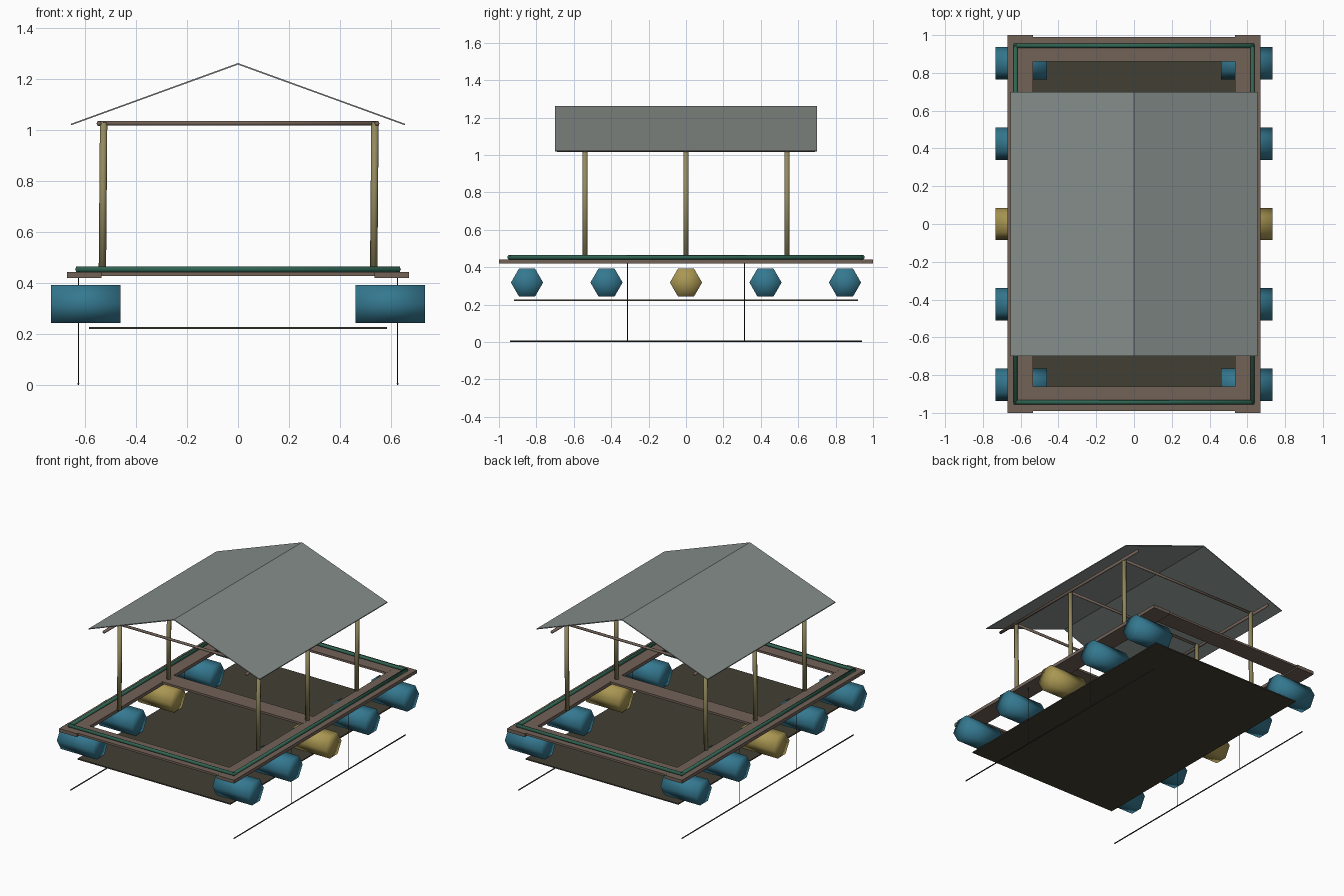
import bpy, bmesh, math
from mathutils import Vector

if "Cube" in bpy.data.objects:
    bpy.data.objects.remove(bpy.data.objects["Cube"])


def mat(name, rgb):
    m = bpy.data.materials.new(name)
    m.diffuse_color = (*rgb, 1)
    m.use_nodes = True
    m.node_tree.nodes["Principled BSDF"].inputs["Base Color"].default_value = m.diffuse_color
    return m


TEAL = mat("teal_plastic", (0.035, 0.19, 0.28))
YELLOW = mat("yellow_plastic", (0.40, 0.31, 0.085))
WOOD = mat("brown_wood", (0.17, 0.122, 0.097))
BAMBOO = mat("bamboo", (0.29, 0.25, 0.11))
ROOF = mat("grey_sheet", (0.235, 0.265, 0.25))
GREEN = mat("green_pipe", (0.03, 0.13, 0.085))
NET = mat("dark_net", (0.055, 0.05, 0.034))
ROPE = mat("dark_rope", (0.04, 0.042, 0.038))


def finish(name, bm, material, smooth=False):
    bmesh.ops.recalc_face_normals(bm, faces=bm.faces)
    me = bpy.data.meshes.new(name)
    bm.to_mesh(me)
    bm.free()
    me.materials.append(material)
    for p in me.polygons:
        p.use_smooth = smooth
    ob = bpy.data.objects.new(name, me)
    bpy.context.collection.objects.link(ob)
    return ob


def box(name, lo, hi, material):
    bm = bmesh.new()
    bmesh.ops.create_cube(bm, size=1)
    for v in bm.verts:
        v.co = Vector([(lo[i] + hi[i]) / 2 + v.co[i] * (hi[i] - lo[i]) for i in range(3)])
    return finish(name, bm, material)


def rod(name, a, b, r, material, sides=8):
    """Cylinder between two points, first side vertex kept on the y axis for x rods."""
    a, b = Vector(a), Vector(b)
    d = (b - a).normalized()
    u = Vector((0, 1, 0)) if abs(d.y) < 0.5 else Vector((1, 0, 0))
    u = (u - d * u.dot(d)).normalized()
    w = d.cross(u)
    bm = bmesh.new()
    rings = []
    for c in (a, b):
        rings.append([bm.verts.new(c + r * (u * math.cos(t) + w * math.sin(t)))
                      for t in (2 * math.pi * i / sides for i in range(sides))])
    for i in range(sides):
        j = (i + 1) % sides
        bm.faces.new((rings[0][i], rings[0][j], rings[1][j], rings[1][i]))
    # fan caps
    for c, ring in zip((a, b), rings):
        centre = bm.verts.new(c)
        for i in range(sides):
            bm.faces.new((centre, ring[i], ring[(i + 1) % sides]))
    return finish(name, bm, material, True)


for s, side in ((-1, "left"), (1, "right")):
    # side deck plank
    x0, x1 = sorted((s * 0.535, s * 0.67))
    box(side + "_deck_plank", (x0, -1, 0.419), (x1, 1, 0.442), WOOD)
    # float barrels, the middle one yellow
    for i, y in enumerate((-0.85, -0.425, 0, 0.425, 0.85)):
        rod(f"{side}_barrel_{i}", (s * 0.46, y, 0.318), (s * 0.733, y, 0.318),
            0.086, YELLOW if i == 2 else TEAL, 6)
    # bamboo posts and the beam they carry
    for i, y in enumerate((-0.54, 0, 0.54)):
        rod(f"{side}_post_{i}", (s * 0.532, y, 0.43), (s * 0.532 + 0.005, y, 1.03), 0.0145, BAMBOO)
    rod(side + "_roof_beam", (s * 0.545, -0.69, 1.025), (s * 0.545, 0.69, 1.025), 0.01, WOOD)
    # green side pipe
    rod(side + "_pipe", (s * 0.627, -0.95, 0.453), (s * 0.627, 0.95, 0.453), 0.0115, GREEN)
    # hanging ropes and sinker bar
    for i, y in enumerate((-0.313, 0.313)):
        rod(f"{side}_rope_{i}", (s * 0.626, y, 0.004), (s * 0.626, y, 0.43), 0.002, ROPE, 6)
    rod(side + "_sinker_bar", (s * 0.626, -0.94, 0.004), (s * 0.626, 0.94, 0.004), 0.004, ROPE, 6)

# end pieces
for s, end in ((-1, "front"), (1, "back")):
    y0, y1 = sorted((s * 0.86, s * 0.99))
    box(end + "_deck_plank", (-0.54, y0, 0.428), (0.54, y1, 0.4425), WOOD)
    rod(end + "_pipe", (-0.635, s * 0.944, 0.453), (0.635, s * 0.944, 0.453), 0.0115, GREEN)
box("middle_deck_plank", (-0.54, -0.06, 0.428), (0.54, 0.06, 0.4425), WOOD)
for i, y in enumerate((-0.54, 0, 0.54)):
    rod(f"cross_beam_{i}", (-0.55, y, 1.026), (0.55, y, 1.026), 0.009, WOOD)

# net floor
box("net_floor", (-0.585, -0.92, 0.219), (0.585, 0.92, 0.227), NET)

# gable roof: thin chevron profile run along y
profile = [(-0.655, 1.018), (0, 1.256), (0.655, 1.018), (0.655, 1.024), (0, 1.262), (-0.655, 1.024)]
bm = bmesh.new()
rings = [[bm.verts.new((x, y, z)) for x, z in profile] for y in (-0.7, 0.7)]
for i in range(6):
    j = (i + 1) % 6
    bm.faces.new((rings[0][i], rings[0][j], rings[1][j], rings[1][i]))
for r in rings:
    bm.faces.new((r[0], r[1], r[4], r[5]))
    bm.faces.new((r[1], r[2], r[3], r[4]))
finish("roof", bm, ROOF)
